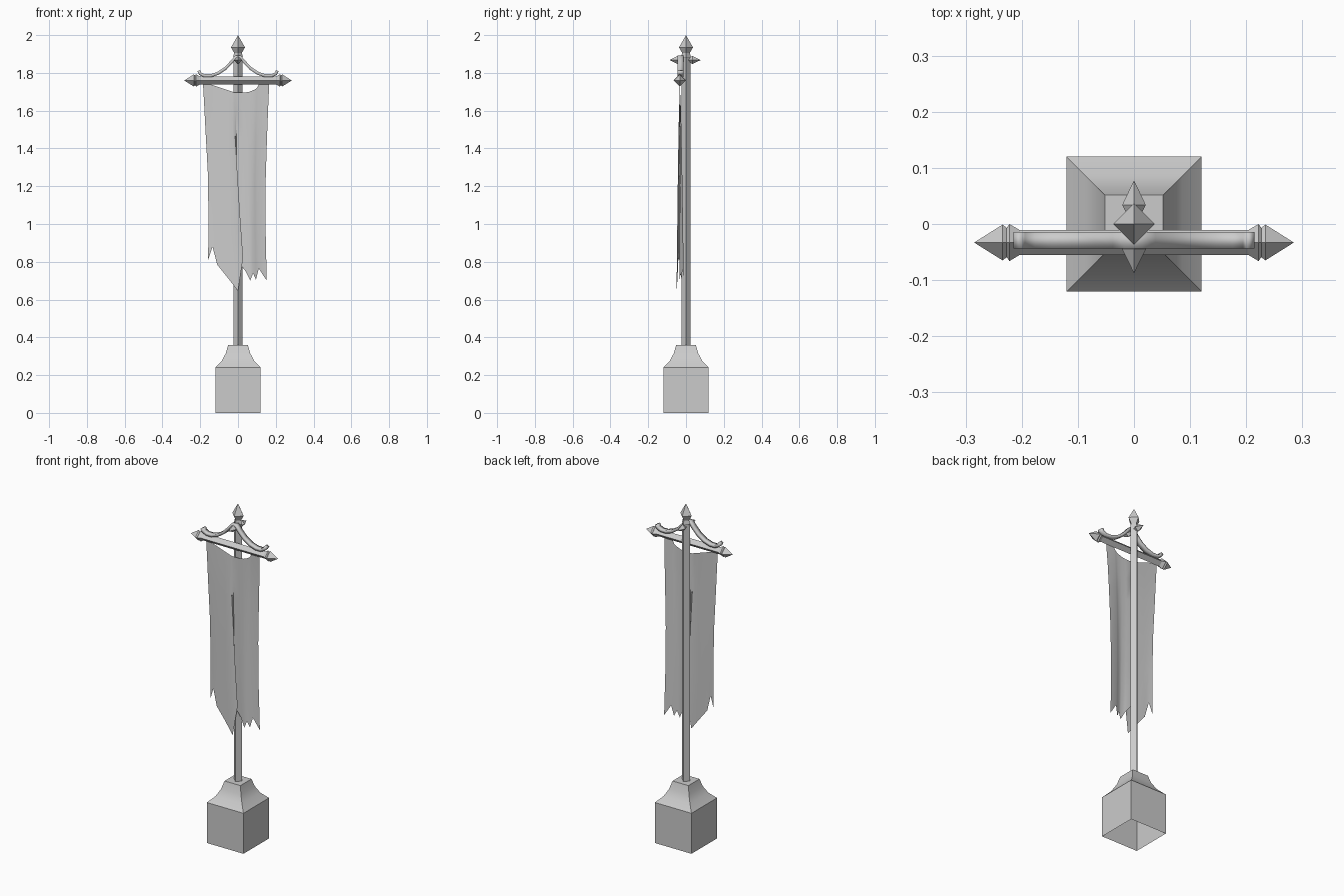
import bpy, bmesh, math
from mathutils import Vector

cube = bpy.data.objects.get("Cube")
if cube:
    bpy.data.objects.remove(cube, do_unlink=True)

GREY = (0.6, 0.6, 0.6, 1)
mat = bpy.data.materials.new("plain grey")
mat.use_nodes = True
mat.diffuse_color = GREY
mat.node_tree.nodes["Principled BSDF"].inputs["Base Color"].default_value = GREY


def make(name, verts, faces, smooth=None):
    mesh = bpy.data.meshes.new(name)
    mesh.from_pydata(verts, [], faces)
    bm = bmesh.new()
    bm.from_mesh(mesh)
    bmesh.ops.remove_doubles(bm, verts=bm.verts, dist=0.0005)
    bmesh.ops.recalc_face_normals(bm, faces=bm.faces)
    bm.to_mesh(mesh)
    bm.free()
    obj = bpy.data.objects.new(name, mesh)
    bpy.context.collection.objects.link(obj)
    mesh.materials.append(mat)
    if smooth:
        bpy.ops.object.select_all(action="DESELECT")
        obj.select_set(True)
        bpy.context.view_layer.objects.active = obj
        bpy.ops.object.shade_smooth_by_angle(angle=math.radians(smooth))
    return obj


def four_sided(name, profile, axis="Z", centre=(0, 0, 0), turn=0, smooth=None, bottom=True):
    """Square section swept along an axis; profile holds (position, corner radius)."""
    verts, faces = [], []
    for pos, radius in profile:
        for k in range(4):
            a = turn + k * math.pi / 2
            u, v = radius * math.cos(a), radius * math.sin(a)
            p = {"X": (pos, u, v), "Y": (u, pos, v), "Z": (u, v, pos)}[axis]
            verts.append(Vector(p) + Vector(centre))
    for i in range(len(profile) - 1):
        for k in range(4):
            n = (k + 1) % 4
            faces.append((4 * i + k, 4 * i + n, 4 * i + 4 + n, 4 * i + 4 + k))
    if bottom and profile[0][1] > 0:
        faces.append((3, 2, 1, 0))
    if profile[-1][1] > 0:
        e = 4 * len(profile) - 4
        faces.append((e, e + 1, e + 2, e + 3))
    return make(name, verts, faces, smooth)


# Plinth with a concave neck, hollow underneath
plinth = [(0, 0.12), (0.24, 0.12), (0.275, 0.086), (0.315, 0.065), (0.36, 0.052)]
four_sided("plinth", [(z, r * math.sqrt(2)) for z, r in plinth],
           turn=math.pi / 4, smooth=30, bottom=False)

# Pole and its spear tip
four_sided("pole", [(0.35, 0.025), (1.88, 0.025)])
four_sided("pole_finial", [(1.87, 0.02), (1.885, 0.026), (1.905, 0.02),
                           (1.935, 0.037), (2.0, 0)])

# Spike running front to back through the pole
four_sided("cross_spike", [(-0.088, 0), (-0.045, 0.021), (-0.03, 0.013),
                           (0.018, 0.013), (0.034, 0.021), (0.078, 0)],
           axis="Y", centre=(0, 0, 1.868))

# Crossbar with a spearhead at each end
BAR = (0, -0.033, 1.76)
four_sided("crossbar", [(-0.215, 0.022), (0.215, 0.022)], axis="X", centre=BAR)
for side, label in ((1, "left"), (-1, "right")):
    head = [(0.2, 0.02), (0.222, 0.033), (0.227, 0.026), (0.234, 0.032), (0.285, 0)]
    four_sided(label + "_spearhead", [(side * x, r) for x, r in head], axis="X", centre=BAR)

# Curved bracket above the crossbar
half = [(0.208, 1.812), (0.2, 1.796), (0.178, 1.785), (0.145, 1.785), (0.105, 1.798),
        (0.065, 1.825), (0.032, 1.86), (0.012, 1.884)]
path = half + [(-x, z) for x, z in reversed(half)]
verts = [(x, y, z) for x, z in path for y in (-0.044, -0.014)]
faces = [(2 * i, 2 * i + 1, 2 * i + 3, 2 * i + 2) for i in range(len(path) - 1)]
bracket = make("curved_bracket", verts, faces, smooth=40)
solid = bracket.modifiers.new("thickness", "SOLIDIFY")
solid.thickness = 0.016
solid.offset = 0

# Torn cloth: each column is (top x, top z, bottom x, bottom z, bottom y)
columns = [
    (-0.185, 1.74, -0.158, 0.81, -0.034), (-0.15, 1.74, -0.135, 0.88, -0.038),
    (-0.105, 1.725, -0.11, 0.785, -0.042), (-0.06, 1.71, -0.05, 0.71, -0.045),
    (-0.03, 1.70, 0.0, 0.645, -0.05), (-0.018, 1.695, 0.027, 0.82, -0.042),
    (-0.01, 1.695, 0.0, 0.80, -0.026), (0.03, 1.695, 0.04, 0.75, -0.028),
    (0.06, 1.70, 0.065, 0.70, -0.034), (0.085, 1.71, 0.08, 0.74, -0.03),
    (0.1, 1.72, 0.095, 0.705, -0.024), (0.11, 1.738, 0.11, 0.765, -0.018),
    (0.165, 1.738, 0.152, 0.70, -0.012),
]
rows = (0, 0.12, 0.26, 0.5, 0.75, 1)
verts, faces = [], []
for t in rows:
    fold = max(0, (t - 0.24) / 0.76)
    pinch = 1 - 0.09 * math.sin(math.pi * t)
    for x0, z0, x1, z1, y1 in columns:
        x = (x0 + (x1 - x0) * fold) * pinch
        verts.append((x, -0.033 + (y1 + 0.033) * t ** 0.6, z0 + (z1 - z0) * t))
n = len(columns)
for r in range(len(rows) - 1):
    for c in range(n - 1):
        a = r * n + c
        faces.append((a, a + 1, a + n + 1, a + n))
make("torn_banner", verts, faces, smooth=30)
